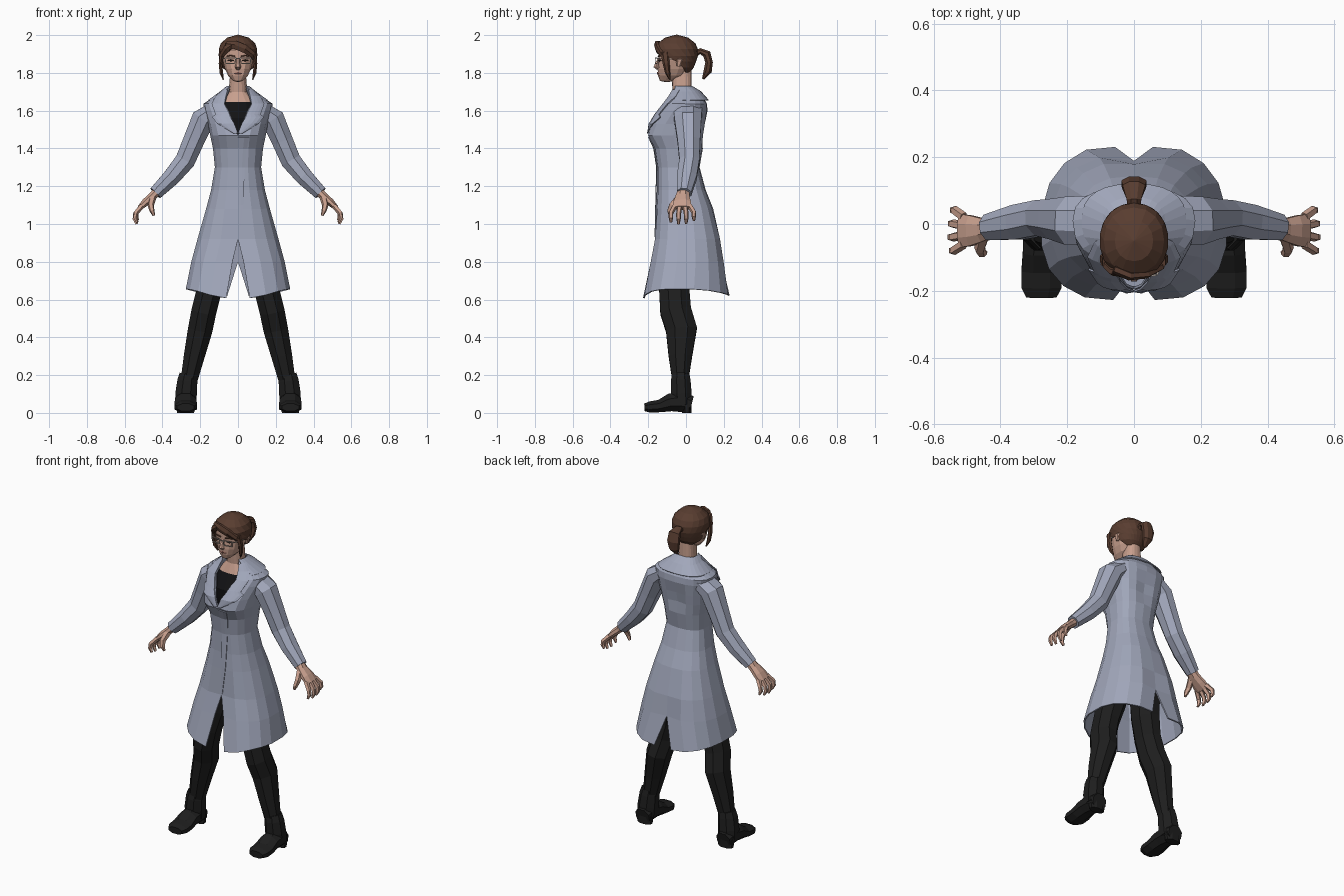
import bpy, bmesh, math
from mathutils import Vector


def material(name, r, g, b):
    m = bpy.data.materials.new(name)
    m.diffuse_color = (r, g, b, 1)
    return m


COAT = material("grey_blue_cloth", .36, .39, .50)
BLACK = material("black_leather", .013, .013, .013)
TOP = material("black_shirt", .006, .006, .007)
SKIN = material("skin", .58, .35, .27)
HAIR = material("brown_hair", .10, .047, .030)
LIPS = material("lips", .33, .15, .12)
FRAME = material("glasses_frame", .60, .52, .46)
EYE = material("dark_eye", .03, .02, .015)


def finish(name, verts, faces, mats, mirror, thick=0):
    me = bpy.data.meshes.new(name)
    me.from_pydata([tuple(v) for v in verts], [], faces)
    bm = bmesh.new()
    bm.from_mesh(me)
    bmesh.ops.remove_doubles(bm, verts=bm.verts, dist=.0005)
    bmesh.ops.recalc_face_normals(bm, faces=bm.faces)
    bm.to_mesh(me)
    bm.free()
    ob = bpy.data.objects.new(name, me)
    bpy.context.collection.objects.link(ob)
    for m in mats:
        me.materials.append(m)
    if mirror:
        mod = ob.modifiers.new("mirror", 'MIRROR')
        mod.merge_threshold = .0015
    if thick:
        mod = ob.modifiers.new("thickness", 'SOLIDIFY')
        mod.thickness = thick
        mod.offset = 0
    return ob


def tube(name, pts, mat, side=(0, 1, 0), n=8, mirror=True):
    """Sweep an ellipse along points (x, y, z, ra, rb); rb lies along side."""
    P = [Vector(p[:3]) for p in pts]
    k, verts = 1 / math.cos(math.pi / n), []
    for i, p in enumerate(pts):
        t = (P[min(i + 1, len(P) - 1)] - P[max(i - 1, 0)]).normalized()
        a = t.cross(Vector(side)).normalized()
        b = a.cross(t)
        for j in range(n):
            u = 2 * math.pi * (j + .5) / n
            verts.append(P[i] + k * (a * p[3] * math.cos(u) + b * p[4] * math.sin(u)))
    faces = [(i * n + j, i * n + (j + 1) % n, (i + 1) * n + (j + 1) % n, (i + 1) * n + j)
             for i in range(len(P) - 1) for j in range(n)]
    faces += [tuple(range(n)), tuple(range((len(P) - 1) * n, len(P) * n))]
    return finish(name, verts, faces, [mat], mirror)


def shell(name, rings, mats, p=.8, seg=9, mirror=True, thick=0, hem=False):
    """Half shell; ring = z, half width, front y, mid y, back y, start and end angle, dent."""
    verts = []
    for i, (z, hw, yf, ym, yb, a0, a1, dent) in enumerate(rings):
        for j in range(seg + 1):
            u = math.radians(a0 + (a1 - a0) * j / seg)
            s, c = max(0, math.sin(u)), math.cos(u)
            x = hw * s ** p if s > 1e-6 else 0
            y = ym + (yf - ym if c > 0 else yb - ym) * abs(c) ** p
            y += math.copysign(dent * max(0, 1 - x / .09), c)
            drop = .05 * max(0, c) ** 4 + .035 * max(0, -c) ** 2 if hem and i == 0 else 0
            verts.append((x, y, z - drop))
    w = seg + 1
    faces = [(i * w + j, i * w + j + 1, (i + 1) * w + j + 1, (i + 1) * w + j)
             for i in range(len(rings) - 1) for j in range(seg)]
    return finish(name, verts, faces, mats, mirror, thick)


# Coat: open at the neck, front slit and back vent
coat = [(.655, .275, -.235, -.02, .24, 9, 172, .03),
        (.80, .245, -.195, -.01, .205, 4, 180, .02),
        (.92, .213, -.168, 0, .185, 0, 180, .01),
        (1.08, .167, -.156, 0, .14, 0, 180, 0),
        (1.18, .14, -.15, -.01, .10, 0, 180, 0),
        (1.30, .12, -.15, -.02, .068, 0, 180, 0),
        (1.40, .13, -.165, -.02, .085, 0, 180, 0),
        (1.47, .145, -.212, -.02, .098, 0, 180, .02),
        (1.53, .155, -.195, -.01, .105, 5, 180, .015),
        (1.60, .175, -.142, 0, .11, 12, 180, 0),
        (1.635, .18, -.115, .01, .107, 18, 180, 0),
        (1.675, .12, -.088, .01, .085, 25, 180, 0),
        (1.715, .062, -.07, -.01, .035, 40, 180, 0)]
shell("coat", coat, [COAT], thick=.008, hem=True)


def on_coat(z, a0, a1, grow):
    """Coat ring at height z, grown outward, between two angles."""
    for lo, hi in zip(coat, coat[1:]):
        if lo[0] <= z <= hi[0]:
            f = (z - lo[0]) / (hi[0] - lo[0])
            r = [l + (h - l) * f for l, h in zip(lo, hi)]
            return (z, r[1] + grow, r[2] - grow, r[3], r[4] + grow, a0, a1, r[7])


# Lapels, collar and front overlap
shell("lapel", [on_coat(z, a, b, .011) for z, a, b in
                ((1.48, 0, 5), (1.53, 4, 36), (1.565, 9, 46), (1.58, 10, 36),
                 (1.635, 17, 42), (1.675, 24, 60), (1.71, 38, 75))],
      [COAT], seg=4, thick=.006)
shell("collar", [(1.655, .155, -.10, .01, .118, 55, 180, 0),
                 (1.70, .092, -.085, 0, .078, 48, 180, 0),
                 (1.728, .058, -.068, -.01, .032, 42, 180, 0)], [COAT], thick=.006)
shell("front_overlap", [on_coat(z, 0, a, .006) for z, a in
                        ((.93, 1), (1.1, 6), (1.3, 12), (1.40, 15), (1.46, 18))],
      [COAT], seg=2, mirror=False, thick=.004)

# Sleeves
tube("sleeve", [(.12, .01, 1.605, .045, .075), (.185, .01, 1.555, .062, .072),
                (.235, .015, 1.44, .056, .06), (.28, .018, 1.335, .053, .053),
                (.35, .005, 1.25, .046, .052), (.437, -.01, 1.163, .036, .038)], COAT)

# Hands with curled fingers and thumb
tube("palm", [(.425, -.012, 1.175, .024, .03), (.455, -.018, 1.145, .022, .036),
              (.49, -.02, 1.115, .02, .046), (.52, -.02, 1.085, .014, .05)], SKIN)
for i in range(4):
    y, l = -.06 + .027 * i, (.9, 1, .97, .8)[i]
    ys = y + (y + .02) * .5
    tube("finger", [(.51, y, 1.095, .012, .012), (.51 + .034 * l, ys, 1.095 - .04 * l, .011, .011),
                    (.51 + .038 * l, ys, 1.095 - .068 * l, .010, .010),
                    (.51 + .026 * l, ys, 1.095 - .095 * l, .006, .006)], SKIN, n=5)
tube("thumb", [(.45, -.035, 1.145, .016, .016), (.462, -.075, 1.10, .014, .014),
               (.455, -.088, 1.07, .011, .011), (.445, -.085, 1.045, .006, .006)], SKIN,
     side=(1, 0, 0), n=5)

# Legs and boots
tube("leg", [(.085, -.01, 1.02, .08, .10), (.125, -.05, .77, .075, .085),
             (.152, -.062, .65, .066, .08), (.18, -.055, .54, .066, .082),
             (.20, -.024, .44, .065, .082), (.232, -.03, .30, .055, .062),
             (.26, -.03, .17, .044, .042)], BLACK)
tube("boot_shaft", [(.262, -.028, .205, .047, .046), (.268, -.028, .17, .053, .052),
                    (.275, -.025, .10, .057, .055), (.277, -.02, .04, .055, .05)], BLACK)
tube("boot_foot", [(.277, .03, .045, .045, .045), (.277, -.03, .06, .055, .055),
                   (.277, -.085, .055, .047, .056), (.277, -.14, .036, .033, .06),
                   (.277, -.19, .031, .03, .06), (.277, -.22, .029, .02, .045)],
     BLACK, side=(1, 0, 0))
tube("boot_heel", [(.277, .005, .05, .05, .025), (.277, .005, 0, .045, .025)], BLACK)

# Chest and neck: shirt below, skin above
chest = shell("chest_and_neck", [(1.44, .09, -.13, -.02, .05, 0, 180, 0),
                                 (1.56, .12, -.14, -.01, .08, 0, 180, 0),
                                 (1.645, .10, -.092, -.01, .07, 0, 180, 0),
                                 (1.70, .05, -.07, -.015, .03, 0, 180, 0),
                                 (1.81, .041, -.08, -.02, .03, 0, 180, 0)], [TOP, SKIN])
for f in chest.data.polygons:
    f.material_index = int(f.center.z > 1.65)

# Head, nose, ears and lips
shell("head", [(1.752, .002, -.11, -.10, -.09, 0, 180, 0),
               (1.757, .026, -.138, -.10, -.07, 0, 180, 0),
               (1.785, .053, -.148, -.07, -.01, 0, 180, 0),
               (1.82, .070, -.15, -.06, .01, 0, 180, 0),
               (1.865, .082, -.146, -.055, .03, 0, 180, 0),
               (1.92, .086, -.147, -.05, .045, 0, 180, 0),
               (1.965, .06, -.11, -.05, .02, 0, 180, 0)], [SKIN], seg=7)
tube("nose", [(0, -.143, 1.875, .006, .008), (0, -.153, 1.85, .01, .010),
              (0, -.160, 1.832, .012, .014), (0, -.149, 1.82, .006, .010)], SKIN,
     side=(1, 0, 0), n=6, mirror=False)
tube("ear", [(.083, -.035, 1.885, .006, .012), (.092, -.033, 1.87, .008, .018),
             (.088, -.04, 1.835, .006, .009)], SKIN, n=6)
tube("lips", [(-.024, -.139, 1.797, .003, .004), (0, -.149, 1.798, .007, .005),
              (.024, -.139, 1.797, .003, .004)], LIPS, n=6, mirror=False)
tube("eye", [(.022, -.143, 1.866, .003, .004), (.037, -.141, 1.867, .006, .004),
             (.054, -.132, 1.866, .003, .004)], EYE, n=6)
tube("eyebrow", [(.016, -.146, 1.888, .003, .004), (.04, -.143, 1.892, .003, .004),
                 (.06, -.132, 1.888, .002, .004)], HAIR, n=6)

# Glasses
R = .0022
rim = [(.012, -.163, 1.878), (.068, -.152, 1.878), (.064, -.152, 1.85), (.018, -.163, 1.85)]
for a, b in zip(rim, rim[1:] + rim[:1]):
    tube("glasses_rim", [(*a, R, R), (*b, R, R)], FRAME, n=4)
tube("glasses_temple", [(.068, -.152, 1.876, R, R), (.088, -.115, 1.874, R, R),
                        (.094, -.04, 1.872, R, R)], FRAME, side=(0, 0, 1), n=4)
tube("glasses_bridge", [(-.012, -.163, 1.876, R, R), (.012, -.163, 1.876, R, R)],
     FRAME, n=4, mirror=False)

# Hair: cap, swept fringe, side locks, ponytail
shell("hair_cap", [(1.805, .055, -.08, -.03, .02, 120, 180, 0),
                   (1.83, .085, -.10, -.04, .038, 105, 180, 0),
                   (1.86, .096, -.14, -.05, .05, 92, 180, 0),
                   (1.89, .10, -.156, -.05, .06, 50, 180, 0),
                   (1.925, .10, -.16, -.05, .06, 20, 180, 0),
                   (1.955, .088, -.147, -.05, .047, 0, 180, 0),
                   (1.984, .056, -.11, -.05, .01, 0, 180, 0),
                   (2.0, .0002, -.0502, -.05, -.0498, 0, 180, 0)], [HAIR], p=.95, seg=8,
      thick=.006)
tube("fringe", [(-.06, -.135, 1.955, .012, .012), (-.015, -.155, 1.948, .022, .012),
                (.035, -.150, 1.928, .022, .012), (.075, -.128, 1.90, .016, .012),
                (.092, -.10, 1.86, .006, .008)], HAIR, n=6, mirror=False)
tube("fringe_left", [(-.02, -.150, 1.958, .010, .010), (-.06, -.142, 1.93, .018, .012),
                     (-.088, -.115, 1.89, .012, .012)], HAIR, n=6, mirror=False)
tube("side_lock", [(.082, -.112, 1.91, .012, .02), (.093, -.105, 1.85, .009, .016),
                   (.088, -.097, 1.80, .009, .012), (.078, -.085, 1.765, .003, .004)], HAIR, n=6)
tube("ponytail", [(0, .045, 1.90, .016, .02), (0, .075, 1.915, .016, .022),
                  (0, .11, 1.90, .022, .034), (0, .122, 1.855, .02, .038),
                  (0, .115, 1.81, .022, .03), (0, .09, 1.768, .006, .010)], HAIR,
     side=(1, 0, 0), mirror=False)
